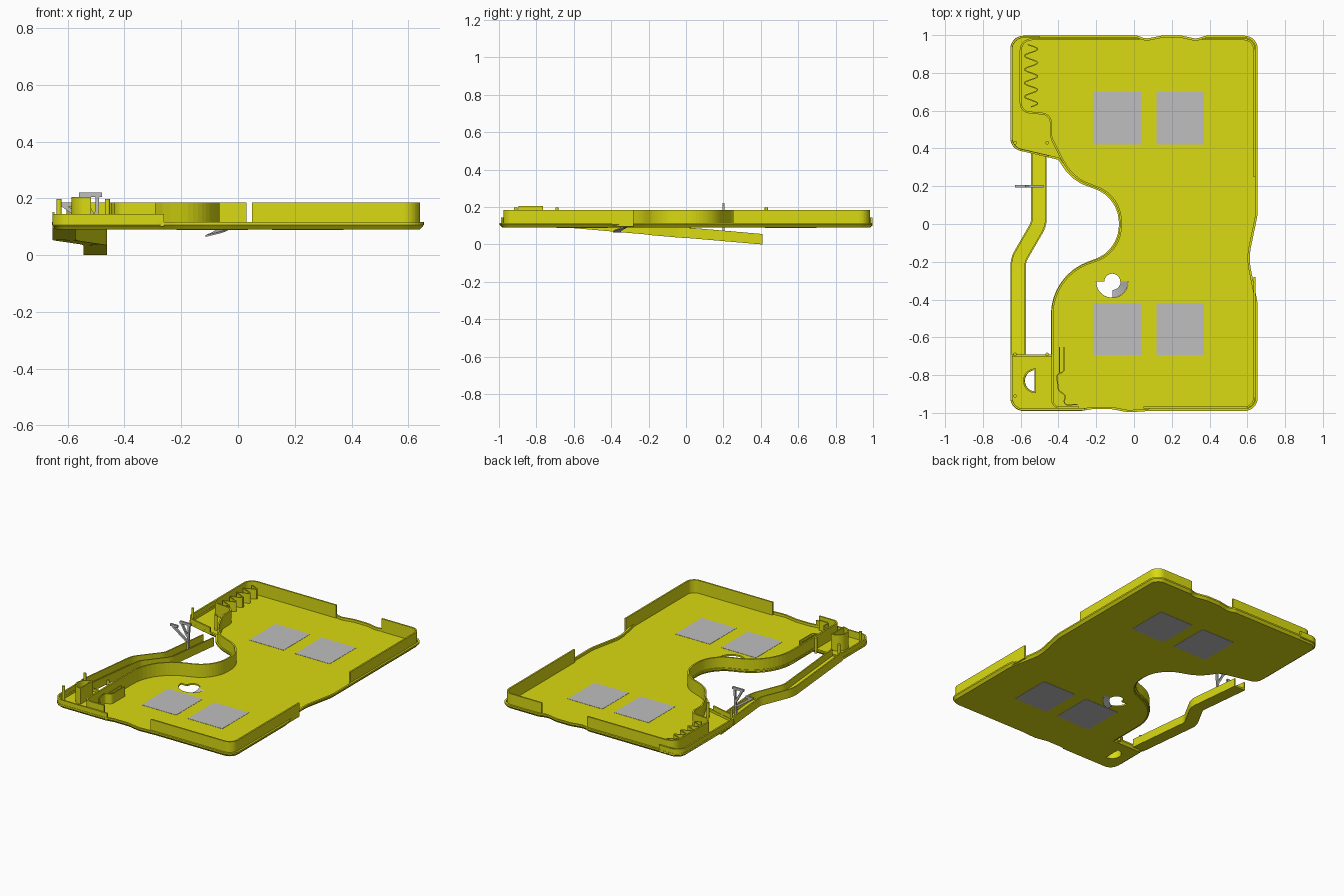
import bpy, bmesh, math
from mathutils import Vector

if "Cube" in bpy.data.objects:
    bpy.data.objects.remove(bpy.data.objects["Cube"])


def material(name, rgb):
    m = bpy.data.materials.new(name)
    m.diffuse_color = (*rgb, 1)
    m.use_nodes = True
    m.node_tree.nodes["Principled BSDF"].inputs["Base Color"].default_value = m.diffuse_color
    return m


YELLOW = material("yellow", (0.70, 0.70, 0.006))
GREY = material("light grey", (0.52, 0.52, 0.52))


def finish(name, bm, mat):
    bmesh.ops.recalc_face_normals(bm, faces=bm.faces[:])
    me = bpy.data.meshes.new(name)
    bm.to_mesh(me)
    bm.free()
    me.materials.append(mat)
    ob = bpy.data.objects.new(name, me)
    bpy.context.collection.objects.link(ob)
    return ob


def rounded(pts, closed=False, seg=12):
    """Polyline of (x, y, radius) corners turned into filleted points."""
    out, n = [], len(pts)
    for i, (x, y, r) in enumerate(pts):
        p = Vector((x, y))
        if r == 0 or (not closed and i in (0, n - 1)):
            out.append(p)
            continue
        a = (Vector(pts[i - 1][:2]) - p).normalized()
        b = (Vector(pts[(i + 1) % n][:2]) - p).normalized()
        half = a.angle(b) / 2
        t0, t1 = p + a * r / math.tan(half), p + b * r / math.tan(half)
        c = p + (a + b).normalized() * r / math.sin(half)
        a0 = math.atan2(t0.y - c.y, t0.x - c.x)
        d = math.atan2(t1.y - c.y, t1.x - c.x) - a0
        d = (d + math.pi) % (2 * math.pi) - math.pi
        for k in range(seg + 1):
            w = a0 + d * k / seg
            out.append(c + r * Vector((math.cos(w), math.sin(w))))
    return out


def offset(path, dist, closed):
    """Shift a path to its left by dist, with mitred corners."""
    out, n = [], len(path)
    for i, p in enumerate(path):
        q0 = path[i - 1] if closed or i else None
        q1 = path[(i + 1) % n] if closed or i < n - 1 else None
        d0 = (p - q0).normalized() if q0 is not None else (q1 - p).normalized()
        d1 = (q1 - p).normalized() if q1 is not None else d0
        n0, n1 = Vector((-d0.y, d0.x)), Vector((-d1.y, d1.x))
        m = (n0 + n1).normalized()
        out.append(p + m * dist / max(0.4, m.dot(n0)))
    return out


def sweep(name, path, section, mat=YELLOW, closed=False, lift=lambda p: 0):
    """Sweep a closed (offset, z) section along a flat path."""
    bm = bmesh.new()
    rows = [[bm.verts.new((q.x, q.y, z + lift(p))) for p, q in zip(path, offset(path, o, closed))]
            for o, z in section]
    n, m = len(path), len(section)
    for j in range(m):
        a, b = rows[j], rows[(j + 1) % m]
        for i in range(n if closed else n - 1):
            k = (i + 1) % n
            bm.faces.new((a[i], a[k], b[k], b[i]))
    if not closed:
        bm.faces.new([r[0] for r in rows])
        bm.faces.new([r[-1] for r in rows])
    return finish(name, bm, mat)


def wall(name, path, z0, z1, t=0.01, closed=False):
    h = t / 2
    return sweep(name, path, [(-h, z0), (h, z0), (h, z1), (-h, z1)], closed=closed)


def prism(name, pts, z0, z1, mat):
    bm = bmesh.new()
    lo = [bm.verts.new((x, y, z0)) for x, y in pts]
    hi = [bm.verts.new((x, y, z1)) for x, y in pts]
    bm.faces.new(lo)
    bm.faces.new(hi)
    for i in range(len(pts)):
        k = (i + 1) % len(pts)
        bm.faces.new((lo[i], lo[k], hi[k], hi[i]))
    return finish(name, bm, mat)


def arc(cx, cy, r, a0, a1, n=20):
    return [Vector((cx + r * math.cos(math.radians(a0 + (a1 - a0) * i / n)),
                    cy + r * math.sin(math.radians(a0 + (a1 - a0) * i / n)))) for i in range(n + 1)]


# Tray floor with a bevelled flange, following the wavy outline and the deep cove
cove = [(-0.40, 0.34, 0.02), (-0.33, 0.23, 0.25), (-0.08, 0.14, 0.19),
        (-0.08, -0.14, 0.19), (-0.44, -0.27, 0.3)]
outline = rounded([
    (-0.655, -0.99, 0.07), (-0.28, -0.99, 0.1), (-0.22, -0.98, 0.1), (-0.12, -0.98, 0.1),
    (-0.03, -0.997, 0.1), (0.08, -0.99, 0.1), (0.655, -0.99, 0.07),
    (0.655, -0.42, 0.3), (0.607, -0.18, 0.3), (0.655, 0.05, 0.3), (0.655, 0.997, 0.07),
    (0.38, 0.997, 0.05), (0.33, 0.98, 0.08), (0.25, 0.998, 0.1), (0.15, 0.998, 0.1),
    (0.06, 0.98, 0.08), (0.02, 0.997, 0.04), (-0.655, 0.997, 0.07), (-0.655, 0.40, 0.07)]
    + cove + [(-0.44, -0.69, 0), (-0.655, -0.69, 0)], closed=True, seg=8)
bm = bmesh.new()
rings = [[bm.verts.new((p.x, p.y, z)) for p in offset(outline, d, True)]
         for d, z in ((0.014, 0.09), (0, 0.106), (0, 0.116), (0.012, 0.116), (0.012, 0.1))]
for a, b in zip(rings, rings[1:]):
    for i in range(len(a)):
        k = (i + 1) % len(a)
        bm.faces.new((a[i], a[k], b[k], b[i]))
bm.faces.new(rings[0])
bm.faces.new(rings[-1])
tray = finish("tray_floor", bm, YELLOW)

# Keyhole-shaped opening and D-shaped opening cut through the floor
d_hole = arc(-0.52, -0.83, 0.057, 90, 270)
keyhole = arc(-0.115, -0.305, 0.085, 180, 360) + arc(-0.115, -0.305, 0.042, 0, 180)
for pts in (d_hole, keyhole):
    cutter = prism("cutter", pts, 0.05, 0.15, YELLOW)
    cutter.hide_render = True
    mod = tray.modifiers.new("opening", 'BOOLEAN')
    mod.operation, mod.solver, mod.object = 'DIFFERENCE', 'EXACT', cutter
    bpy.context.view_layer.objects.active = tray
    bpy.ops.object.modifier_apply(modifier=mod.name)
    bpy.data.objects.remove(cutter)

# Tall inner walls, broken where the edge dips
wall("back_right_wall", rounded([(0.36, 0.978, 0), (0.637, 0.978, 0.055), (0.637, 0.25, 0)]), 0.095, 0.185)
wall("front_right_wall", rounded([(0.637, -0.28, 0), (0.637, -0.972, 0.055), (0.05, -0.972, 0)]), 0.095, 0.185)
inner_cove = [(-0.385, 0.35, 0.03), (-0.32, 0.242, 0.24), (-0.07, 0.146, 0.19),
              (-0.07, -0.146, 0.19), (-0.432, -0.277, 0.29)]
wall("cove_wall", rounded(
    [(0.03, 0.978, 0), (-0.6, 0.978, 0.06), (-0.6, 0.595, 0.05), (-0.44, 0.58, 0.05), (-0.44, 0.46, 0.1)]
    + inner_cove + [(-0.432, -0.972, 0.04), (-0.29, -0.972, 0)]), 0.095, 0.185)

# Low outer lips at the two left corners
wall("front_lip", rounded([(-0.26, -0.983, 0), (-0.649, -0.983, 0.065), (-0.649, -0.69, 0)]), 0.1, 0.145)
wall("back_lip", rounded([(-0.45, 0.357, 0), (-0.649, 0.404, 0.065), (-0.649, 0.991, 0.065), (-0.5, 0.991, 0)]),
     0.1, 0.145)

# Wavy ribs near the left corners
wave = [Vector((-0.545 + 0.035 * math.sin(i * 0.6), 0.62 + 0.33 * i / 48)) for i in range(49)]
wall("back_wavy_rib", wave, 0.1, 0.165, 0.006)
wall("front_wavy_rib", rounded([(-0.37, -0.65, 0), (-0.37, -0.78, 0.02), (-0.41, -0.80, 0.02), (-0.40, -0.88, 0.03),
                                (-0.36, -0.91, 0.02), (-0.38, -0.96, 0.02), (-0.30, -0.955, 0)], seg=6),
     0.1, 0.165, 0.006)
wall("front_rib", [Vector((-0.395, -0.65)), Vector((-0.395, -0.79))], 0.1, 0.165, 0.006)

# D-shaped tower around the D opening
wall("d_tower", arc(-0.522, -0.83, 0.061, 90, 270), 0.1, 0.205, 0.008, closed=True)

# Locating posts
for i, (x, y) in enumerate(((-0.63, -0.91), (-0.63, -0.69), (-0.46, -0.69), (-0.63, 0.43), (-0.46, 0.43))):
    prism(f"post_{i + 1}", arc(x, y, 0.009, 0, 337.5, 15), 0.095, 0.197, YELLOW)

# Handle: an open channel with a bend, sloping down towards the back
handle = rounded([(-0.613, -0.69, 0), (-0.613, -0.19, 0.12), (-0.503, 0.0, 0.12), (-0.503, 0.41, 0)], seg=8)
sweep("handle", handle,
      [(-0.041, 0), (0.041, 0), (0.041, 0.056), (0.033, 0.056), (0.033, 0.012),
       (-0.033, 0.012), (-0.033, 0.056), (-0.041, 0.056)],
      lift=lambda p: 0.095 - 0.0864 * (p.y + 0.69))

# Four grey square panels set flush in the floor
for i, (x, y) in enumerate(((-0.09, 0.56), (0.245, 0.56), (-0.09, -0.555), (0.245, -0.555))):
    w, h = 0.126, 0.138
    prism(f"square_panel_{i + 1}", [(x - w, y - h), (x + w, y - h), (x + w, y + h), (x - w, y + h)],
          0.0885, 0.1015, GREY)

# Grey curved ramp dropping through the keyhole opening
bm = bmesh.new()
rows = []
for i in range(13):
    w = math.radians(270 + 90 * i / 12)
    z = 0.064 + 0.03 * i / 12
    rows.append([bm.verts.new((-0.115 + r * math.cos(w), -0.305 + r * math.sin(w), z + dz))
                 for r, dz in ((0.044, 0), (0.084, 0), (0.084, 0.006), (0.044, 0.006))])
for a, b in zip(rows, rows[1:]):
    for j in range(4):
        k = (j + 1) % 4
        bm.faces.new((a[j], a[k], b[k], b[j]))
bm.faces.new(rows[0])
bm.faces.new(rows[-1])
finish("curved_ramp", bm, GREY)

# Thin grey branching bracket standing in the handle, drawn in x-z and turned upright
bars = (((-0.56, 0.213), (-0.48, 0.213), 0.015), ((-0.505, 0.03), (-0.495, 0.21), 0.013),
        ((-0.55, 0.21), (-0.505, 0.13), 0.012), ((-0.63, 0.178), (-0.575, 0.178), 0.014),
        ((-0.615, 0.175), (-0.51, 0.10), 0.014))
for i, (a, b, w) in enumerate(bars):
    a, b = Vector(a), Vector(b)
    d = (b - a).normalized()
    s = Vector((-d.y, d.x)) * w / 2
    bar = prism(f"bracket_bar_{i + 1}", [a - s, b - s, b + s, a + s], -0.206, -0.194, GREY)
    bar.rotation_euler.x = math.pi / 2
